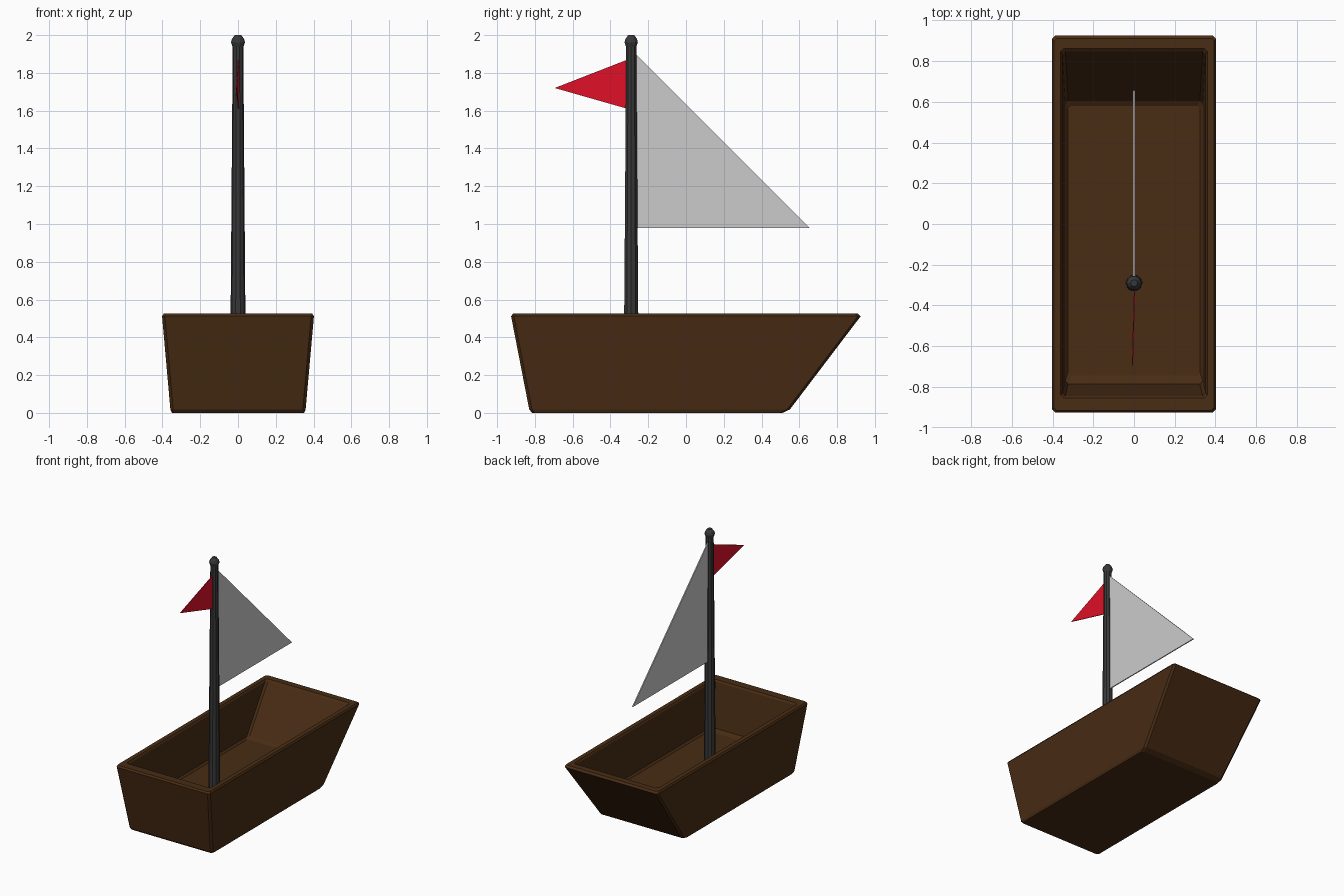
import bpy, bmesh, math
from mathutils import Vector

if "Cube" in bpy.data.objects:
    bpy.data.objects.remove(bpy.data.objects["Cube"])


def material(name, rgb):
    m = bpy.data.materials.new(name)
    m.diffuse_color = (*rgb, 1)
    m.use_nodes = True
    m.node_tree.nodes["Principled BSDF"].inputs["Base Color"].default_value = m.diffuse_color
    return m


def loft(name, rings, mat=None):
    """Skin a list of equal-length point rings and cap both ends."""
    bm = bmesh.new()
    loops = [[bm.verts.new(p) for p in ring] for ring in rings]
    n = len(loops[0])
    for a, b in zip(loops, loops[1:]):
        for i in range(n):
            j = (i + 1) % n
            bm.faces.new((a[i], a[j], b[j], b[i]))
    bm.faces.new(loops[0][::-1])
    bm.faces.new(loops[-1])
    bmesh.ops.recalc_face_normals(bm, faces=bm.faces)
    me = bpy.data.meshes.new(name)
    bm.to_mesh(me)
    bm.free()
    ob = bpy.data.objects.new(name, me)
    bpy.context.collection.objects.link(ob)
    if mat:
        me.materials.append(mat)
    return ob


def clipped_rect(hx, y0, y1, z, c=0.015):
    """Rectangle with small chamfered corners."""
    return [(hx - c, y0, z), (hx, y0 + c, z), (hx, y1 - c, z), (hx - c, y1, z),
            (c - hx, y1, z), (-hx, y1 - c, z), (-hx, y0 + c, z), (c - hx, y0, z)]


def circle(r, y, z, n=10):
    return [(r * math.cos(2 * math.pi * i / n), y + r * math.sin(2 * math.pi * i / n), z)
            for i in range(n)]


def cloth(name, points, thickness, mat=None):
    """Thin triangular sheet."""
    h = Vector((thickness / 2, 0, 0))
    pts = [Vector(p) for p in points]
    return loft(name, [[p - h for p in pts], [p + h for p in pts]], mat)


wood = material("brown_wood", (0.065, 0.025, 0.007))
dark = material("dark_grey", (0.04, 0.04, 0.04))
red = material("red_cloth", (0.75, 0.005, 0.02))

# Hull: outer wall up, over the rim, then down to the inner floor
hull_profile = [
    (0.350, -0.815, 0.510, 0.005 - 0.005),
    (0.358, -0.830, 0.550, 0.018),
    (0.402, -0.926, 0.925, 0.512),
    (0.394, -0.916, 0.910, 0.525),
    (0.360, -0.855, 0.862, 0.525),
    (0.352, -0.845, 0.847, 0.512),
    (0.338, -0.785, 0.605, 0.185),
    (0.325, -0.745, 0.580, 0.170),
]
loft("hull", [clipped_rect(*p) for p in hull_profile], wood)

# Tapered mast and its faceted cap
MAST_Y = -0.29
loft("mast", [circle(0.042, MAST_Y, 0.165), circle(0.028, MAST_Y, 1.945)], dark)
loft("mast_cap", [circle(r, MAST_Y, z) for r, z in
                  ((0.026, 1.93), (0.037, 1.962), (0.032, 1.98), (0.017, 2.0))], dark)

# Sail in front of the mast, pennant behind it
cloth("sail", [(0, -0.262, 0.98), (0, 0.655, 0.98), (0, -0.265, 1.9)], 0.008)
cloth("pennant", [(0.003, -0.31, 1.87), (0.003, -0.31, 1.61), (-0.008, -0.695, 1.72)],
      0.006, red)
